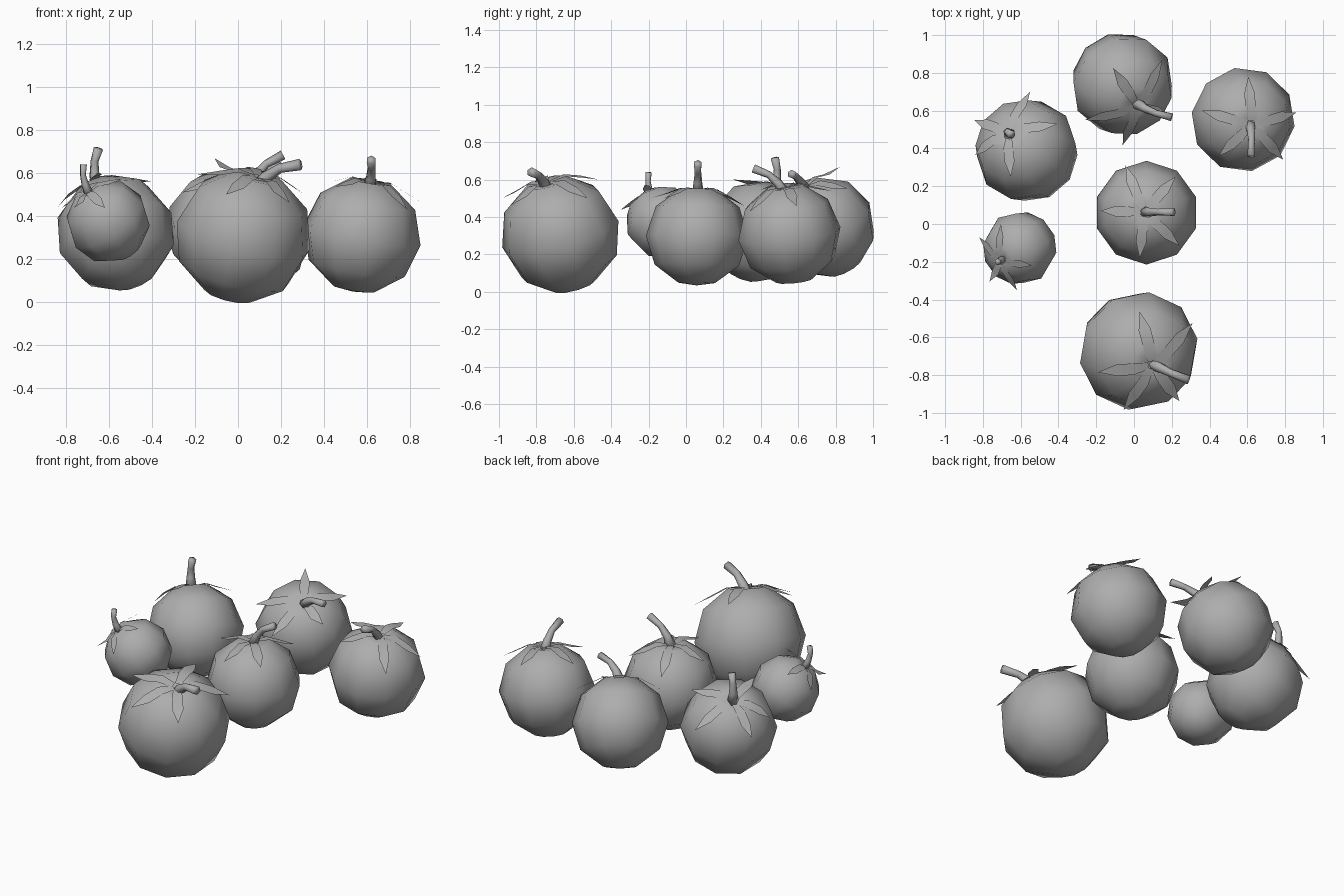
import bpy, bmesh, math
from mathutils import Vector, Quaternion

if "Cube" in bpy.data.objects:
    bpy.data.objects.remove(bpy.data.objects["Cube"])

SIDES = 10
# body outline (radius, height) from stem dimple to base, for a unit tomato
PROFILE = [(0, .86), (.14, .90), (.36, .92), (.82, .58), (1.01, .0),
           (.83, -.57), (.36, -.92), (0, -.97)]

# name, centre, radius, roll, stem base, stem tip, leaf tips as (x, y[, z])
TOMATOES = [
    ("front", (.025, -.672, .309), .32, 10, (.085, -.735, .54), (.29, -.825, .64),
     [(.03, -.465, .60), (.31, -.525, .50), (.24, -.937), (-.055, -.985, .50), (-.19, -.785)]),
    ("centre", (.066, .060, .298), .272, 18, (.055, .063, .54), (.21, .063, .685),
     [(-.045, .31), (.22, .25), (.24, -.115), (.03, -.18), (-.177, .07)]),
    ("right", (.578, .553, .311), .276, -8, (.615, .53, .535), (.62, .36, .66),
     [(.605, .78), (.86, .59, .46), (.79, .34), (.45, .36), (.36, .60, .545)]),
    ("back", (-.06, .740, .346), .274, -6, (.013, .635, .555), (.20, .565, .63),
     [(-.11, .825, .67), (.15, .868), (.20, .56, .50), (-.06, .418), (-.26, .55)]),
    ("left", (-.57, .390, .322), .276, 4, (-.664, .48, .545), (-.65, .475, .715),
     [(-.55, .70), (-.405, .53), (-.653, .25), (-.84, .365, .44), (-.845, .55)]),
    ("small", (-.605, -.128, .375), .195, 18, (-.70, -.19, .51), (-.72, -.20, .64),
     [(-.705, 0), (-.54, -.22), (-.62, -.35), (-.765, -.305), (-.82, -.07)]),
]

grey = bpy.data.materials.new("dark_grey")
grey.diffuse_color = (.42, .42, .42, 1)
grey.use_nodes = True
grey.node_tree.nodes["Principled BSDF"].inputs["Base Color"].default_value = grey.diffuse_color


def finish(name, bm):
    bmesh.ops.recalc_face_normals(bm, faces=bm.faces)
    for f in bm.faces:
        f.smooth = True
    mesh = bpy.data.meshes.new(name)
    bm.to_mesh(mesh)
    bm.free()
    mesh.materials.append(grey)
    ob = bpy.data.objects.new(name, mesh)
    bpy.context.collection.objects.link(ob)


def skin(bm, rings):
    # join successive closed rings with faces
    for a, b in zip(rings, rings[1:]):
        n = max(len(a), len(b))
        for i in range(n):
            j = (i + 1) % n
            quad = [a[i % len(a)], a[j % len(a)], b[j % len(b)], b[i % len(b)]]
            bm.faces.new(list(dict.fromkeys(quad)))


def body(name, centre, r, roll, axis):
    bm = bmesh.new()
    up = Vector((0, 0, 1))
    turn = up.rotation_difference(axis) @ Quaternion(up, math.radians(roll))
    rings = []
    for rad, h in PROFILE:
        n = SIDES if rad else 1
        rings.append([bm.verts.new(centre + turn @ Vector(
            (rad * r * math.cos(i * math.tau / n), rad * r * math.sin(i * math.tau / n), h * r)))
            for i in range(n)])
    skin(bm, rings)
    finish(name, bm)


def stem(name, base, tip, axis, k):
    bm = bmesh.new()
    span = tip - base
    path = [base - axis * .02, base + span * .2 + axis * .02 * k,
            base + span * .5 + axis * .03 * k, tip]
    rings = []
    for i, (p, rad) in enumerate(zip(path, (.034, .024, .019, .023))):
        d = (path[min(i + 1, 3)] - path[max(i - 1, 0)]).normalized()
        u = d.cross(Vector((.3, .9, .1))).normalized()
        v = d.cross(u)
        rings.append([bm.verts.new(p + (u * math.cos(a) + v * math.sin(a)) * rad * k)
                      for a in [j * math.tau / 6 for j in range(6)]])
    skin(bm, rings)
    bm.faces.new(rings[0])
    bm.faces.new(rings[-1])
    finish(name, bm)


def leaves(name, centre, r, axis, tips, k):
    bm = bmesh.new()
    for t in tips:
        d = Vector((t[0] - centre.x, t[1] - centre.y, 0))
        d.z = t[2] - centre.z if len(t) == 3 else math.sqrt(
            max((1.17 * r) ** 2 - d.length_squared, .004))
        reach = d.length / r
        d.normalize()
        side = axis.cross(d).normalized()
        pts = []
        # each leaf hugs the body, then its tip lifts away
        for s, lift, w in ((.08, .92, .016), (.38, 1.0, .027), (.70, 1.03, .028), (1, reach, 0)):
            p = axis.slerp(d, s) * r * lift + centre
            pts.append([bm.verts.new(p + side * w * k), bm.verts.new(p - side * w * k)]
                       if w else [bm.verts.new(p)])
        for a, b in zip(pts, pts[1:]):
            bm.faces.new([a[0], a[1]] + b[::-1])
    # keep the leaf sheets facing outwards
    finish(name, bm)


for label, c, r, roll, base, tip, tips in TOMATOES:
    c, base, tip = Vector(c), Vector(base), Vector(tip)
    axis = (base - c).normalized()
    k = .75 if r < .25 else r / .275
    body(label + "_tomato_body", c, r, roll, axis)
    stem(label + "_tomato_stem", base, tip, axis, k)
    leaves(label + "_tomato_leaves", c, r, axis, tips, k)
